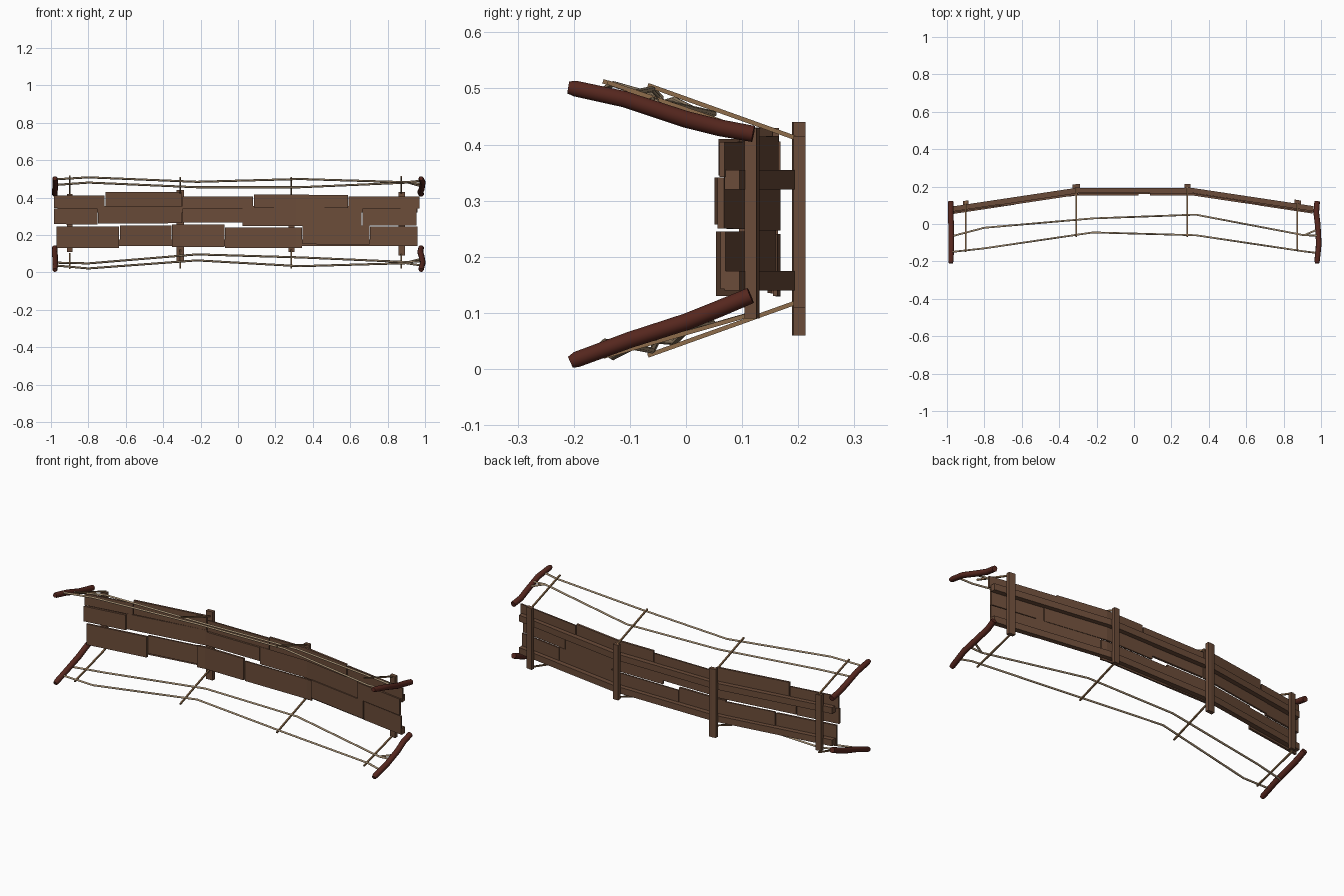
import bpy, bmesh, math, random
from mathutils import Vector

if "Cube" in bpy.data.objects:
    bpy.data.objects.remove(bpy.data.objects["Cube"])

random.seed(4)


def material(name, rgb):
    m = bpy.data.materials.new(name)
    m.diffuse_color = (*rgb, 1)
    m.use_nodes = True
    m.node_tree.nodes["Principled BSDF"].inputs["Base Color"].default_value = m.diffuse_color
    return m


WOOD = material("brown wood", (0.147, 0.072, 0.041))
POST = material("dark red wood", (0.092, 0.020, 0.013))
ROPE = material("rope tan", (0.36, 0.26, 0.16))
TIE = material("tie brown", (0.27, 0.15, 0.07))


def loft(name, rings, mat, smooth=False):
    """Skin a list of equal rings of points and cap both ends."""
    bm = bmesh.new()
    vs = [[bm.verts.new(p) for p in ring] for ring in rings]
    n = len(vs[0])
    for a, b in zip(vs, vs[1:]):
        for i in range(n):
            bm.faces.new((a[i], a[(i + 1) % n], b[(i + 1) % n], b[i]))
    bm.faces.new(vs[0][::-1])
    bm.faces.new(vs[-1])
    bmesh.ops.recalc_face_normals(bm, faces=bm.faces)
    for f in bm.faces:
        f.smooth = smooth and len(f.verts) == 4
    me = bpy.data.meshes.new(name)
    bm.to_mesh(me)
    bm.free()
    me.materials.append(mat)
    ob = bpy.data.objects.new(name, me)
    bpy.context.collection.objects.link(ob)
    return ob


def tube(name, pts, radii, sides, mat, smooth=False):
    pts = [Vector(p) for p in pts]
    rings = []
    for i, p in enumerate(pts):
        t = (pts[min(i + 1, len(pts) - 1)] - pts[max(i - 1, 0)]).normalized()
        ref = Vector((1, 0, 0)) if abs(t.x) < 0.7 else Vector((0, 0, 1))
        u = t.cross(ref).normalized()
        v = t.cross(u)
        rings.append([p + radii[i] * (u * math.cos(a) + v * math.sin(a))
                      for a in (2 * math.pi * (k + 0.5) / sides for k in range(sides))])
    return loft(name, rings, mat, smooth)


def arch(x):
    """Height (y) of the back of the long beams along the bridge."""
    return 0.192 - 0.15 * max(0.0, abs(x) - 0.31)


def board(name, x0, x1, z0, z1, y0, y1, mat, tilt=0.0):
    """Rectangular board that follows the arch; y0, y1 are offsets from it."""
    xs = [x0] + [x for x in (-0.31, 0.31) if x0 < x < x1] + [x1]
    rings = []
    for x in xs:
        y, dz = arch(x), tilt * (x - (x0 + x1) / 2)
        rings.append([(x, y + y0, z0 + dz), (x, y + y1, z0 + dz),
                      (x, y + y1, z1 + dz), (x, y + y0, z1 + dz)])
    return loft(name, rings, mat)


# deck planks: three rows of (x0, x1, z0, z1)
PLANKS = [
    (-.97, -.635, .13, .245), (-.63, -.355, .15, .25), (-.353, -.073, .135, .255),
    (-.07, .343, .13, .24), (.346, .703, .15, .25), (.706, .96, .143, .245),
    (-.985, -.752, .257, .341), (-.749, -.30, .262, .348), (-.297, .025, .267, .342),
    (.025, .66, .247, .343), (.665, .955, .25, .341),
    (-.985, -.715, .345, .41), (-.708, -.302, .352, .43), (-.298, .08, .345, .405),
    (.085, .588, .345, .415), (.592, .97, .343, .405),
]
for i, (x0, x1, z0, z1) in enumerate(PLANKS):
    j = (0.003 if i % 2 else -0.003) + random.uniform(-0.001, 0.001)
    board("deck_plank", x0, x1, z0, z1, -0.036 + j, -0.024 + min(j, 0), WOOD,
          random.uniform(-.004, .004))

# two long beams under the deck
for z in (0.14, 0.32):
    board("long_beam", -0.965, 0.96, z, z + 0.035, -0.026, 0.001, WOOD)

# cross beams behind the long beams
for x, w, z0, z1 in ((-.90, .030, .11, .42), (-.31, .040, .06, .44),
                     (.285, .032, .11, .415), (.875, .036, .09, .43)):
    board("cross_beam", x - w / 2, x + w / 2, z0, z1, 0, 0.021, WOOD)

# bent end posts, a pair at each end
UPPER = [(-.21, .502), (-.198, .50), (-.11, .481), (0, .445), (.06, .430), (.12, .419)]
LOWER = [(-.206, .012), (-.195, .017), (-.10, .052), (0, .084), (.06, .108), (.115, .131)]
BEND = (0, 0, .006, .002, -.003, 0)
for s in (-1, 1):
    for name, path in (("upper_post", UPPER), ("lower_post", LOWER)):
        tube(name, [(s * (.979 + .5 * b) + b, y, z) for (y, z), b in zip(path, BEND)],
             (.011, .0145, .015, .0155, .0155, .015), 12, POST, True)

# hand ropes: outer and inner line on each side
ROPES = {
    "upper_outer_rope": [(-.98, -.15, .497), (-.80, -.13, .508), (-.22, -.045, .484),
                         (.33, -.06, .499), (.90, -.145, .482), (.98, -.155, .49)],
    "upper_inner_rope": [(-.98, -.067, .467), (-.80, -.02, .48), (-.22, .03, .455),
                         (.33, .05, .455), (.91, -.06, .48), (.98, -.062, .474)],
    "lower_outer_rope": [(-.98, -.15, .037), (-.80, -.13, .021), (-.22, -.045, .064),
                         (.33, -.06, .033), (.90, -.145, .049), (.98, -.155, .037)],
    "lower_inner_rope": [(-.98, -.067, .052), (-.80, -.02, .048), (-.22, .03, .096),
                         (.33, .05, .08), (.91, -.06, .055), (.98, -.062, .06)],
    "upper_rope_end": [(.91, -.06, .48), (.98, -.03, .46)],
    "lower_rope_end": [(.91, -.06, .055), (.98, -.03, .072)],
}
for name, pts in ROPES.items():
    tube(name, pts, [.0055] * len(pts), 6, ROPE, True)

# ties from the cross beams out to the hand ropes
for x, y0, y1, up0, up1, lo0, lo1 in (
        (-.90, -.148, .122, .513, .42, .022, .10), (-.308, -.068, .20, .506, .41, .024, .12),
        (.285, -.068, .20, .506, .41, .024, .12), (.872, -.14, .125, .511, .42, .024, .10)):
    tube("upper_tie", [(x, y0, up0), (x, y1, up1)], (.0055, .0055), 4, TIE)
    tube("lower_tie", [(x, y0, lo0), (x, y1, lo1)], (.0055, .0055), 4, TIE)
